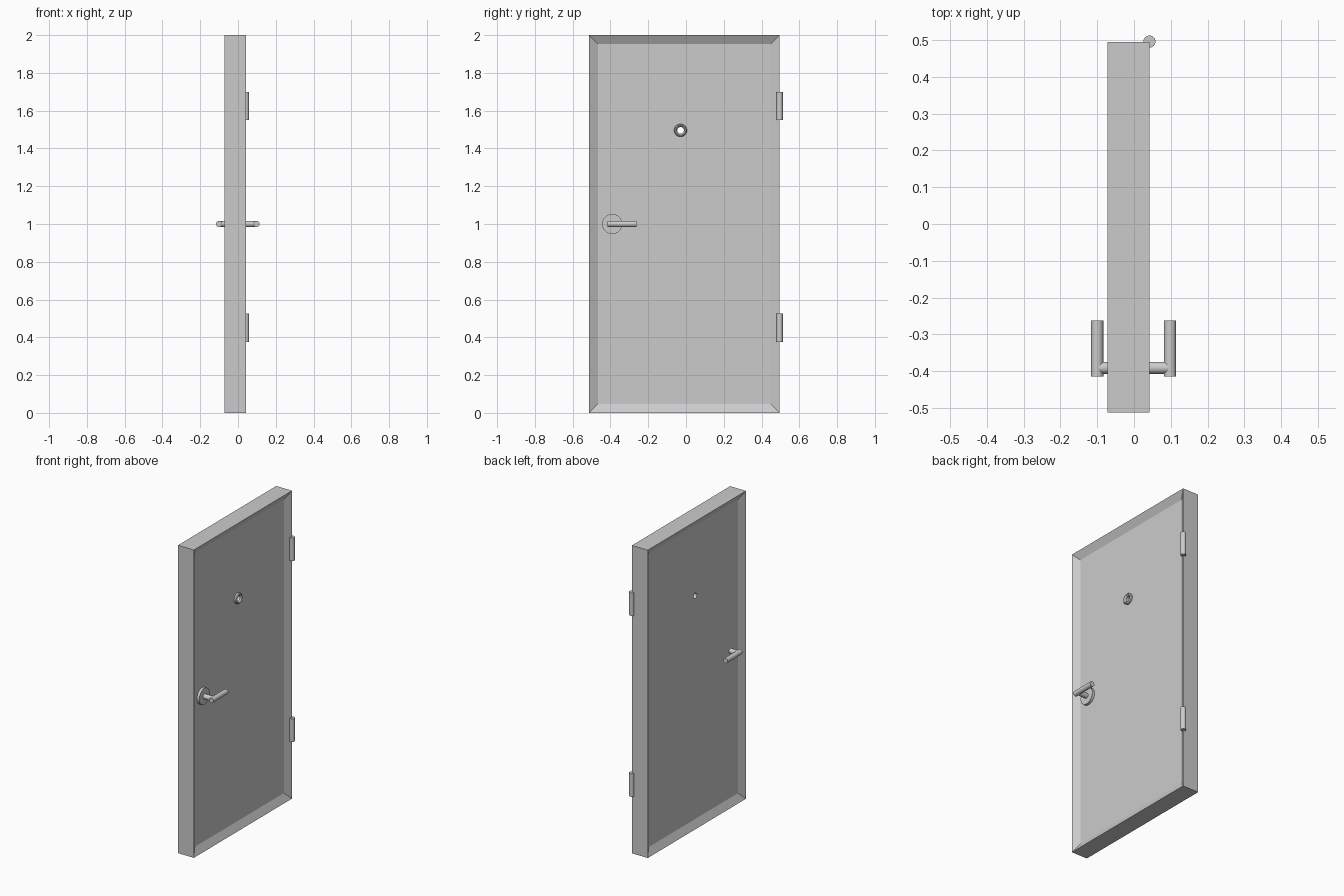
import bpy, bmesh, math
from mathutils import Matrix, Vector

if "Cube" in bpy.data.objects:
    bpy.data.objects.remove(bpy.data.objects["Cube"])

FRONT, BACK = 0.042, -0.072        # slab faces along x
RECESS = 0.026
HANDLE_Y, HANDLE_Z = -0.391, 1.0
EYE_Y, EYE_Z = -0.029, 1.496


def finish(name, bm, smooth=True):
    bmesh.ops.recalc_face_normals(bm, faces=bm.faces)
    me = bpy.data.meshes.new(name)
    bm.to_mesh(me)
    bm.free()
    ob = bpy.data.objects.new(name, me)
    bpy.context.collection.objects.link(ob)
    if smooth:
        bpy.ops.object.select_all(action='DESELECT')
        bpy.context.view_layer.objects.active = ob
        ob.select_set(True)
        bpy.ops.object.shade_smooth_by_angle(angle=math.radians(35))
    return ob


def rod(name, a, b, r, sides=32):
    """Cylinder between two points."""
    a, b = Vector(a), Vector(b)
    d = b - a
    mat = Matrix.Translation((a + b) / 2) @ d.to_track_quat('Z', 'Y').to_matrix().to_4x4()
    bm = bmesh.new()
    bmesh.ops.create_cone(bm, cap_ends=True, segments=sides, radius1=r, radius2=r,
                          depth=d.length, matrix=mat)
    return finish(name, bm)


def ring(name, profile, y, z, sides=32):
    """Closed (x, radius) profile spun around an axis along x."""
    bm = bmesh.new()
    loops = []
    for i in range(sides):
        t = 2 * math.pi * i / sides
        loops.append([bm.verts.new((x, y + r * math.cos(t), z + r * math.sin(t)))
                      for x, r in profile])
    n = len(profile)
    for i in range(sides):
        p, q = loops[i], loops[(i + 1) % sides]
        for j in range(n):
            k = (j + 1) % n
            bm.faces.new((p[j], q[j], q[k], p[k]))
    return finish(name, bm)


# Door slab with a sloped recess on both faces
bm = bmesh.new()
bmesh.ops.create_cube(bm, size=1, matrix=Matrix.Translation(((FRONT + BACK) / 2, -0.009, 1))
                      @ Matrix.Diagonal((FRONT - BACK, 1.008, 2, 1)))
for f in [f for f in bm.faces if abs(f.normal.x) > 0.9]:
    bmesh.ops.inset_region(bm, faces=[f], thickness=0.066, depth=-RECESS)
slab = finish("door_slab", bm, smooth=False)

# Peephole bored right through the slab
cutter = rod("peephole_cutter", (-0.2, EYE_Y, EYE_Z), (0.2, EYE_Y, EYE_Z), 0.0175)
cutter.hide_render = True
cutter.hide_set(True)
cut = slab.modifiers.new("peephole", 'BOOLEAN')
cut.operation = 'DIFFERENCE'
cut.solver = 'EXACT'
cut.object = cutter

# Peephole collar
base = FRONT - RECESS
ring("peephole_collar", [(base - 0.004, 0.034), (base + 0.011, 0.034), (base + 0.016, 0.029),
                         (base + 0.016, 0.025), (base + 0.007, 0.0175),
                         (base - 0.004, 0.0175)], EYE_Y, EYE_Z)

# Handle: round plate, spindle, and a lever on each side
rod("handle_plate", (base - 0.004, HANDLE_Y, HANDLE_Z), (base + 0.017, HANDLE_Y, HANDLE_Z), 0.053, 40)
rod("handle_spindle", (-0.1, HANDLE_Y, HANDLE_Z), (0.098, HANDLE_Y, HANDLE_Z), 0.0165)
for side, x in (("front", 0.098), ("back", -0.1)):
    rod("lever_" + side, (x, -0.415, HANDLE_Z), (x, -0.262, HANDLE_Z), 0.0165)

# Hinge barrels on the slab's corner
for side, z in (("lower", 0.375), ("upper", 1.55)):
    rod("hinge_" + side, (FRONT, 0.496, z), (FRONT, 0.496, z + 0.15), 0.0165)
